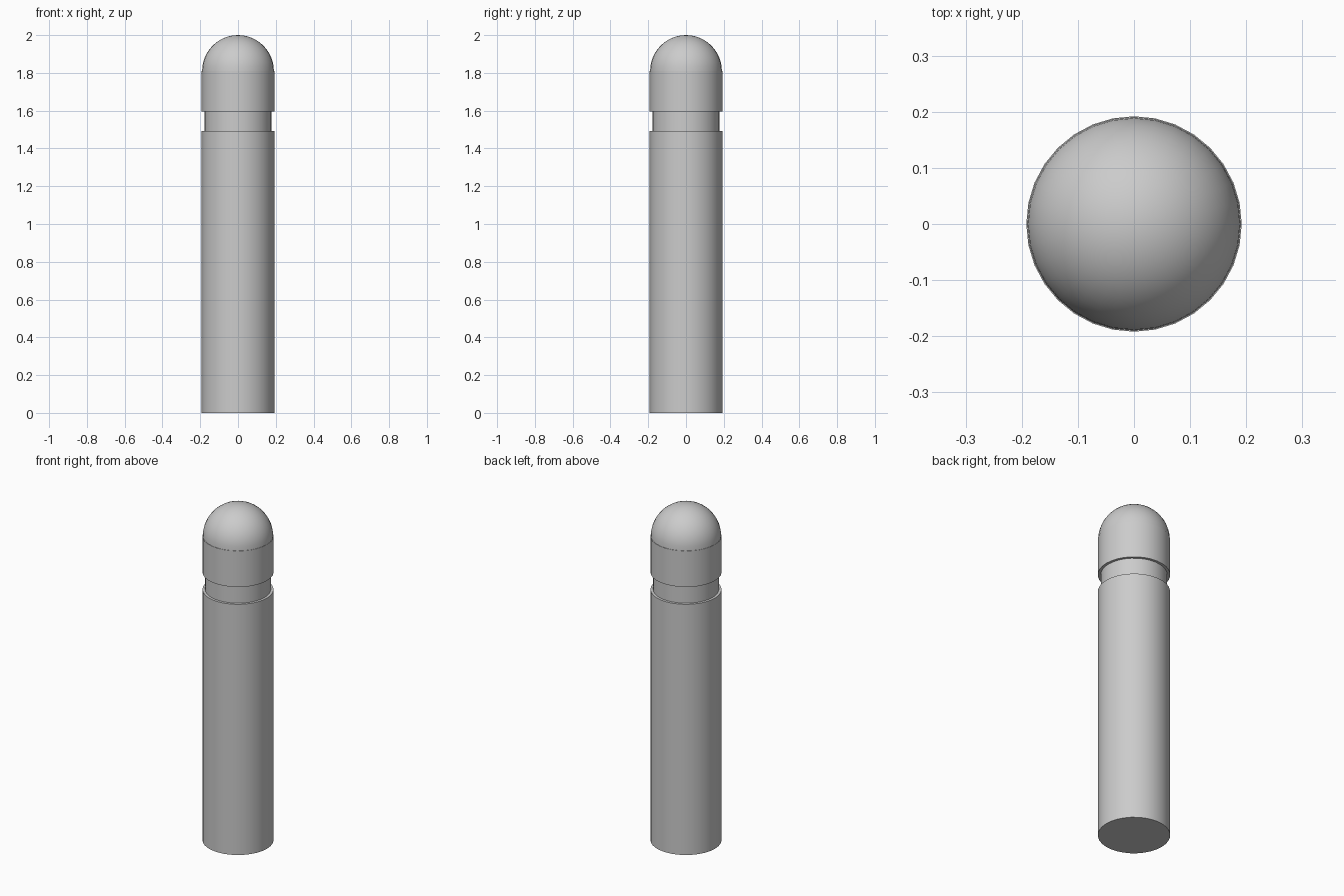
import bpy, bmesh, math

if "Cube" in bpy.data.objects:
    bpy.data.objects.remove(bpy.data.objects["Cube"])

SIDES = 32

grey = bpy.data.materials.new("grey_metal")
grey.diffuse_color = (0.6, 0.6, 0.6, 1)
grey.use_nodes = True
grey.node_tree.nodes["Principled BSDF"].inputs["Base Color"].default_value = grey.diffuse_color


def lathe(name, profile):
    """Revolve a (radius, z) profile around z; zero radius closes to a point."""
    bm = bmesh.new()
    rings = []
    for r, z in profile:
        if r < 1e-6:
            rings.append([bm.verts.new((0, 0, z))] * SIDES)
        else:
            rings.append([bm.verts.new((r * math.cos(2 * math.pi * i / SIDES),
                                        r * math.sin(2 * math.pi * i / SIDES), z))
                          for i in range(SIDES)])
    for a, b in zip(rings, rings[1:]):
        for i in range(SIDES):
            j = (i + 1) % SIDES
            corners = dict.fromkeys((a[i], a[j], b[j], b[i]))
            bm.faces.new(list(corners))
    # flat end caps
    if profile[0][0] > 0:
        bm.faces.new(rings[0][::-1])
    if profile[-1][0] > 0:
        bm.faces.new(rings[-1])
    bmesh.ops.recalc_face_normals(bm, faces=bm.faces)
    mesh = bpy.data.meshes.new(name)
    bm.to_mesh(mesh)
    bm.free()
    mesh.materials.append(grey)
    obj = bpy.data.objects.new(name, mesh)
    bpy.context.collection.objects.link(obj)
    bpy.ops.object.select_all(action='DESELECT')
    obj.select_set(True)
    bpy.context.view_layer.objects.active = obj
    bpy.ops.object.shade_smooth_by_angle(angle=math.radians(35))
    return obj


R, NECK, DOME = 0.192, 0.177, 0.19

# main post
lathe("post_shaft", [(R, 0), (R, 1.492)])

# recessed groove below the cap
lathe("neck_groove", [(NECK, 1.48), (NECK, 1.605)])

# cap: short cylinder with a half-sphere top
STEPS = 12
dome = [(DOME * math.cos(t), 1.81 + DOME * math.sin(t))
        for t in (math.pi / 2 * k / STEPS for k in range(STEPS))]
lathe("domed_cap", [(R, 1.595), (R, 1.81)] + dome + [(0, 2.0)])
